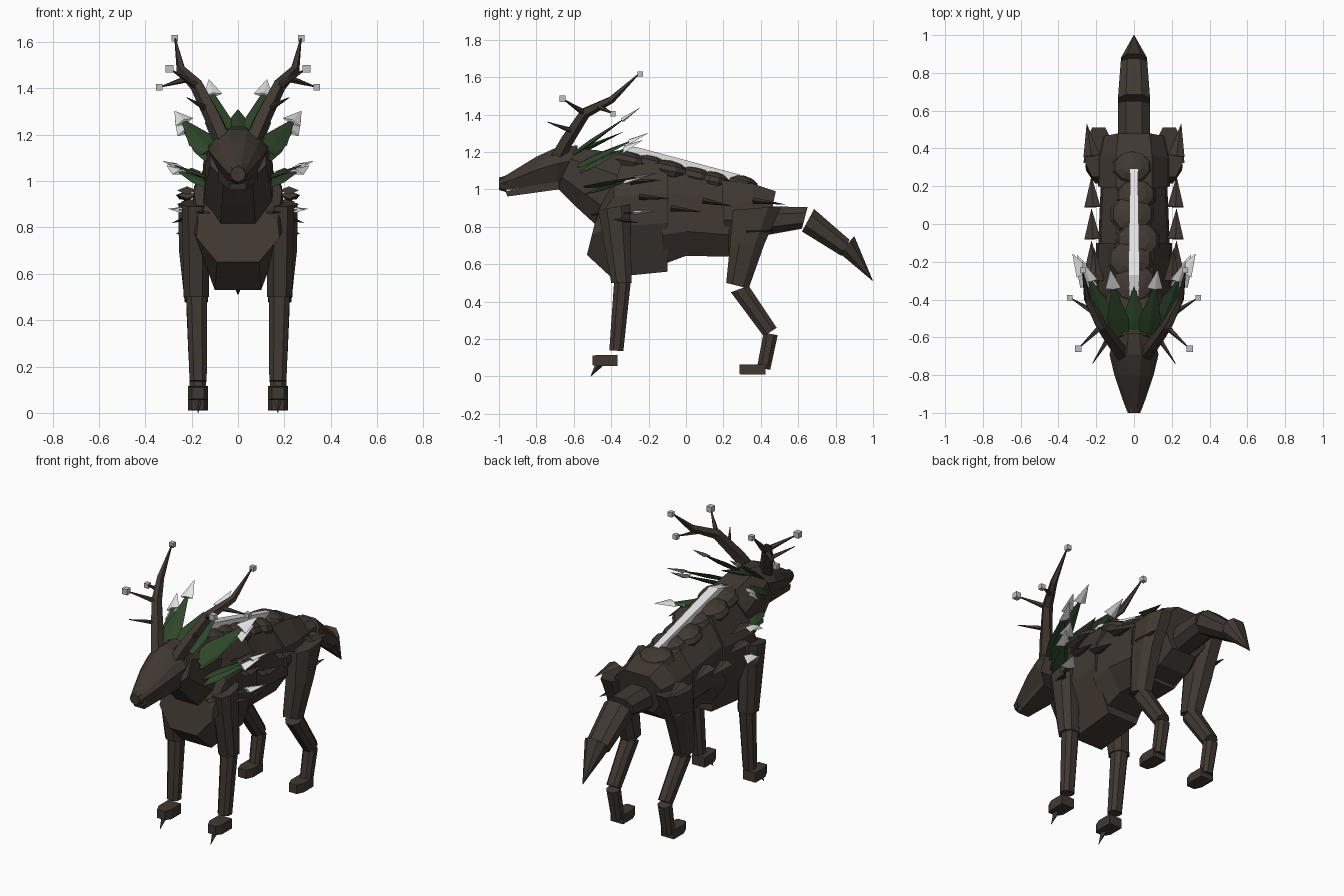
import bpy, bmesh, math
from mathutils import Vector


def material(name, rgb):
    m = bpy.data.materials.new(name)
    m.diffuse_color = (*rgb, 1)
    return m


BARK = material("dark_bark", (0.052, 0.040, 0.031))
LEAF = material("leaf_green", (0.028, 0.064, 0.023))
PALE = material("pale_white", (0.78, 0.79, 0.78))
GREY = material("bud_grey", (0.52, 0.52, 0.52))


def skin(name, rings, mat):
    """Bridge equal-sized rings of points and cap both ends."""
    bm = bmesh.new()
    loops = [[bm.verts.new(p) for p in r] for r in rings]
    n = len(loops[0])
    for a, b in zip(loops, loops[1:]):
        for i in range(n):
            j = (i + 1) % n
            bm.faces.new((a[i], a[j], b[j], b[i]))
    bm.faces.new(loops[0])
    bm.faces.new(loops[-1])
    bmesh.ops.remove_doubles(bm, verts=bm.verts, dist=0.0005)
    bmesh.ops.recalc_face_normals(bm, faces=bm.faces)
    me = bpy.data.meshes.new(name)
    bm.to_mesh(me)
    bm.free()
    me.materials.append(mat)
    ob = bpy.data.objects.new(name, me)
    bpy.context.collection.objects.link(ob)
    return ob


TRUNK = [(0.5, 0), (1, 0.45), (0.95, 0.72), (0.5, 1)]
BELLY = [(0.55, 0), (1, 0.3), (0.93, 0.74), (0.5, 1)]
SKULL = [(0.6, 0), (1, 0.55), (0.75, 0.8), (0.3, 1)]
LIMB = [(0.5, 0), (1, 0.27), (1, 0.73), (0.5, 1)]
BOX = [(1, 0), (1, 1)]


def loft(name, specs, profile=LIMB, mat=BARK, side=1):
    """Each spec: two side-plane edge points, half width, x centre."""
    full = profile + [(-u, v) for u, v in reversed(profile)]
    rings = []
    for y1, z1, y2, z2, w, *x in specs:
        cx = side * (x[0] if x else 0)
        rings.append([(cx + u * w, y2 + (y1 - y2) * v, z2 + (z1 - z2) * v)
                      for u, v in full])
    return skin(name, rings, mat)


def tube(name, pts, radii, mat=BARK, n=5, normal=(0, 0, 1), flat=1.0):
    """Tapered tube through points, optionally flattened along its normal."""
    pts = [Vector(p) for p in pts]
    rings = []
    for i, p in enumerate(pts):
        t = (pts[min(i + 1, len(pts) - 1)] - pts[max(i - 1, 0)]).normalized()
        u = t.cross(Vector(normal)).normalized()
        v = u.cross(t)
        rings.append([p + radii[i] * (u * math.cos(k * math.tau / n)
                                      + v * flat * math.sin(k * math.tau / n))
                      for k in range(n)])
    return skin(name, rings, mat)


# Torso in three overlapping sections
loft("chest", [(-0.47, 0.89, -0.53, 0.65, 0.18), (-0.38, 1.13, -0.40, 0.53, 0.20),
               (-0.10, 1.14, -0.10, 0.56, 0.20)], TRUNK)
loft("belly", [(-0.14, 1.12, -0.12, 0.60, 0.19), (0.0, 1.08, 0.0, 0.645, 0.185),
               (0.23, 1.03, 0.23, 0.64, 0.175)], BELLY)
loft("pelvis", [(0.19, 1.05, 0.21, 0.66, 0.19), (0.36, 1.03, 0.34, 0.68, 0.19),
                (0.48, 0.99, 0.43, 0.75, 0.165)], TRUNK)

# Neck, head, jaw and nose
loft("neck", [(-0.33, 1.18, -0.46, 0.79, 0.15), (-0.48, 1.21, -0.58, 0.90, 0.14),
              (-0.59, 1.22, -0.69, 1.01, 0.12)])
loft("head", [(-0.995, 1.055, -0.985, 1.0, 0.037), (-0.93, 1.095, -0.93, 1.0, 0.06),
              (-0.80, 1.175, -0.79, 1.02, 0.105), (-0.69, 1.225, -0.69, 1.03, 0.13),
              (-0.58, 1.235, -0.60, 1.06, 0.10)], SKULL)
loft("jaw", [(-0.965, 0.99, -0.955, 0.962, 0.035), (-0.68, 1.05, -0.68, 1.0, 0.085)], BOX)
tube("nose", [(0, -0.96, 1.03), (0, -1.0, 1.03)], [0.045, 0.033], n=8)

# Tail in three segments
loft("tail_base", [(0.42, 0.91, 0.40, 0.75, 0.085), (0.65, 0.905, 0.62, 0.79, 0.085)])
loft("tail_middle", [(0.685, 0.895, 0.62, 0.775, 0.085), (0.875, 0.73, 0.83, 0.645, 0.07)])
loft("tail_tip", [(0.90, 0.75, 0.82, 0.66, 0.07), (1.0, 0.51, 0.998, 0.51, 0.002)])

# Shaggy mounds along the spine
for i, (x, y, z, rx, ry) in enumerate([(0.0, -0.31, 1.15, 0.12, 0.12),
                                       (-0.02, -0.19, 1.13, 0.125, 0.11),
                                       (0.02, -0.09, 1.10, 0.12, 0.11),
                                       (-0.01, 0.05, 1.065, 0.12, 0.11),
                                       (0.01, 0.15, 1.04, 0.11, 0.09),
                                       (-0.01, 0.30, 1.02, 0.11, 0.09)]):
    bpy.ops.mesh.primitive_uv_sphere_add(segments=10, ring_count=6, radius=1,
                                         location=(x, y, z), rotation=(-0.22, 0, 0))
    mound = bpy.context.object
    mound.name = f"back_mound_{i}"
    mound.scale = (rx, ry, 0.055)
    mound.data.materials.append(BARK)

# Pale ridge over the mounds
loft("spine_ridge", [(-0.39, 1.20, -0.39, 1.15, 0.022), (-0.27, 1.228, -0.27, 1.15, 0.03),
                     (0.29, 1.078, 0.29, 1.03, 0.02)], BOX, PALE)

# Collar leaves: base, green end, half width and flat-side direction
LEAVES = [((0.07, -0.60, 1.19), (0.113, -0.32, 1.385), 0.058, (0.15, 0, 1)),
          ((0.12, -0.57, 1.13), (0.24, -0.28, 1.265), 0.055, (0.45, 0, 1)),
          ((0.12, -0.56, 1.10), (0.235, -0.31, 1.225), 0.035, (0.6, 0, 1)),
          ((0.12, -0.53, 1.01), (0.28, -0.24, 1.07), 0.045, (-0.2, 0, 1)),
          ((0.12, -0.53, 0.98), (0.26, -0.30, 1.045), 0.035, (0.3, 0, 1)),
          ((0.14, -0.50, 0.865), (0.26, -0.25, 0.877), 0.03, (0, 0, 1))]
# Flank spikes: base and tip
SPIKES = [((0.225, 0.36, 0.94), (0.25, 0.53, 0.92)), ((0.225, 0.33, 0.775), (0.25, 0.48, 0.78)),
          ((0.22, 0.09, 0.94), (0.225, 0.25, 0.91)), ((0.22, -0.08, 0.90), (0.225, 0.08, 0.88)),
          ((0.22, -0.25, 0.96), (0.225, -0.09, 0.95)), ((0.20, -0.30, 1.04), (0.21, -0.13, 1.05)),
          ((0.19, -0.42, 0.85), (0.285, -0.25, 0.82))]

tube("collar_leaf_middle", [(0, -0.61, 1.18), (0, -0.52, 1.225), (0, -0.33, 1.31)],
     [0.06, 0.07, 0.001], LEAF, 4, flat=0.2)

for side, tag in ((1, "left"), (-1, "right")):
    def flip(p):
        return Vector((p[0] * side, p[1], p[2]))

    # Front leg with a hovering paw and claw
    loft(f"front_thigh_{tag}", [(-0.47, 0.89, -0.30, 0.92, 0.058, 0.185),
                                (-0.40, 0.50, -0.29, 0.50, 0.055, 0.18)], side=side)
    loft(f"front_shin_{tag}", [(-0.385, 0.50, -0.295, 0.51, 0.045, 0.178),
                               (-0.41, 0.14, -0.335, 0.135, 0.037, 0.172)], side=side)
    loft(f"front_paw_{tag}", [(-0.50, 0.112, -0.50, 0.06, 0.026, 0.172),
                              (-0.46, 0.115, -0.46, 0.055, 0.043, 0.172),
                              (-0.365, 0.115, -0.365, 0.055, 0.043, 0.172)], BOX, side=side)
    tube(f"front_claw_{tag}", [flip((0.172, -0.46, 0.07)), flip((0.172, -0.51, 0.0))],
         [0.022, 0.001], n=4)

    # Hind leg
    loft(f"hind_thigh_{tag}", [(0.25, 0.89, 0.51, 0.91, 0.07, 0.187),
                               (0.235, 0.70, 0.42, 0.71, 0.065, 0.19),
                               (0.215, 0.50, 0.335, 0.47, 0.05, 0.18)], side=side)
    loft(f"hind_shin_{tag}", [(0.24, 0.45, 0.335, 0.485, 0.045, 0.178),
                              (0.415, 0.215, 0.485, 0.26, 0.038, 0.175)], side=side)
    loft(f"hind_ankle_{tag}", [(0.415, 0.235, 0.49, 0.22, 0.038, 0.174),
                               (0.38, 0.05, 0.45, 0.035, 0.034, 0.172)], side=side)
    loft(f"hind_paw_{tag}", [(0.285, 0.065, 0.285, 0.012, 0.026, 0.172),
                             (0.33, 0.065, 0.33, 0.01, 0.043, 0.172),
                             (0.425, 0.065, 0.425, 0.01, 0.043, 0.172)], BOX, side=side)

    # Antler beam and tines
    tube(f"antler_beam_{tag}", [flip(p) for p in
         [(0.06, -0.69, 1.17), (0.10, -0.64, 1.26), (0.175, -0.54, 1.41),
          (0.245, -0.40, 1.48), (0.272, -0.25, 1.62)]],
         [0.040, 0.038, 0.031, 0.021, 0.003], normal=(1, 0, 0))
    tines = [((0.17, -0.54, 1.405), (0.295, -0.66, 1.485), 0.018),
             ((0.21, -0.47, 1.445), (0.34, -0.39, 1.405), 0.018),
             ((0.13, -0.60, 1.31), (0.22, -0.74, 1.36), 0.016)]
    for i, (a, b, r) in enumerate(tines):
        tube(f"antler_tine_{i}_{tag}", [flip(a), flip(b)], [r, 0.002])

    # Grey cube buds
    for i, p in enumerate([(0.272, -0.245, 1.617), tines[0][1], tines[1][1]]):
        bpy.ops.mesh.primitive_cube_add(size=0.034 if i == 1 else 0.028, location=flip(p))
        bpy.context.object.name = f"antler_bud_{i}_{tag}"
        bpy.context.object.data.materials.append(GREY)

    # Collar leaves with pale arrow tips
    for i, (a, b, w, facing) in enumerate(LEAVES):
        a, b, facing = flip(a), flip(b), flip(facing)
        tube(f"collar_leaf_{i}_{tag}", [a, a.lerp(b, 0.35), b], [w * 0.8, w, 0.006],
             LEAF, 4, facing, 0.22)
        d = (b - a).normalized()
        tube(f"leaf_tip_{i}_{tag}", [b - d * 0.025, b + d * 0.095], [0.042, 0.001],
             PALE, 4, facing, 0.28)

    # Flank spikes
    for i, (a, b) in enumerate(SPIKES):
        tube(f"flank_spike_{i}_{tag}", [flip(a), flip(b)], [0.043, 0.001],
             n=4, normal=(0, 0, 1), flat=0.4)
